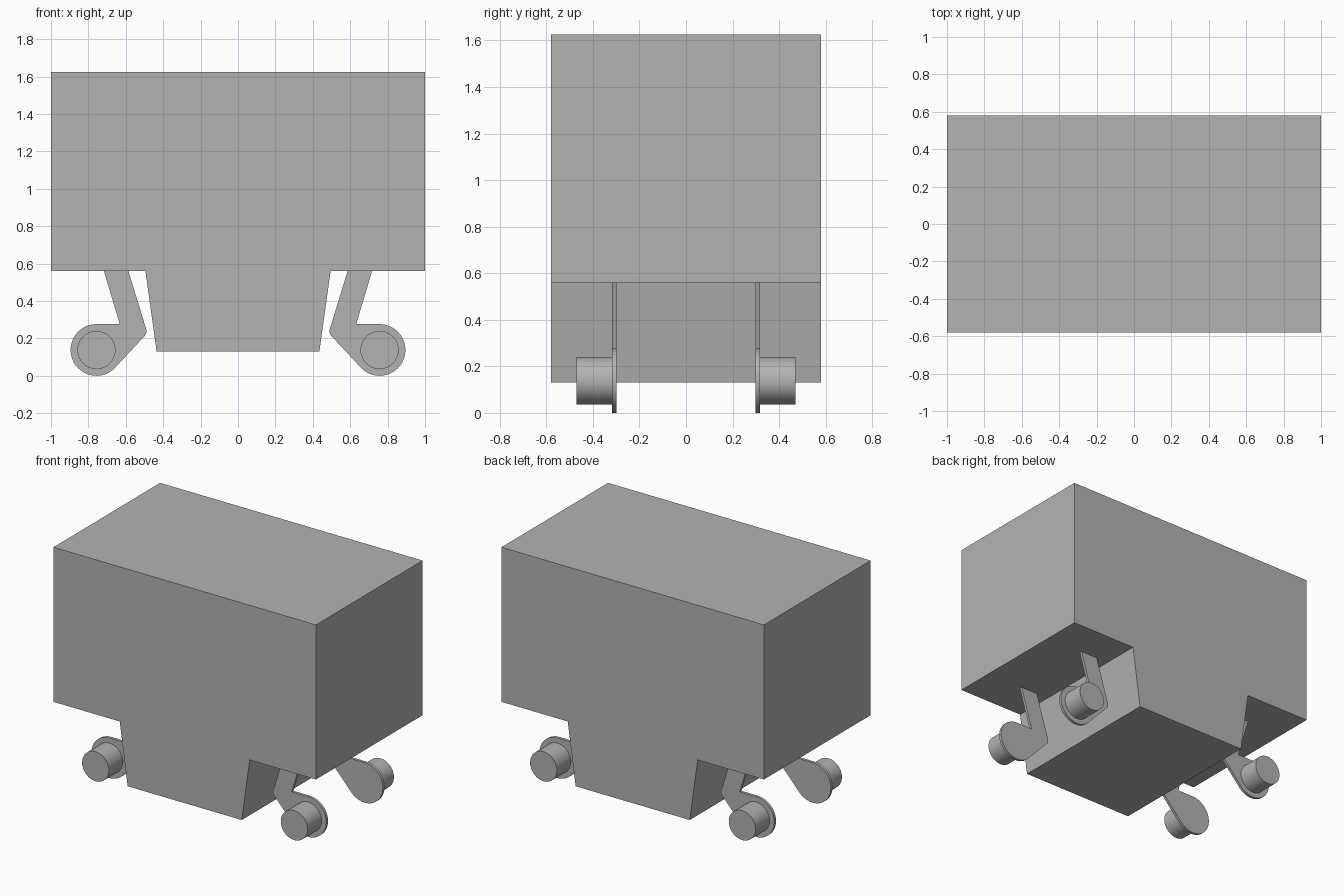
import bpy, bmesh
from math import cos, sin, radians

if "Cube" in bpy.data.objects:
    bpy.data.objects.remove(bpy.data.objects["Cube"])

grey = bpy.data.materials.new("plain grey")
grey.use_nodes = True
colour = (0.45, 0.45, 0.45, 1)
grey.diffuse_color = colour
grey.node_tree.nodes["Principled BSDF"].inputs["Base Color"].default_value = colour


def extrude_profile(name, points, y0, y1):
    """Extrude an x-z outline from y0 to y1."""
    bm = bmesh.new()
    face = bm.faces.new([bm.verts.new((x, y0, z)) for x, z in points])
    ext = bmesh.ops.extrude_face_region(bm, geom=[face])
    moved = [v for v in ext["geom"] if isinstance(v, bmesh.types.BMVert)]
    bmesh.ops.translate(bm, verts=moved, vec=(0, y1 - y0, 0))
    bmesh.ops.recalc_face_normals(bm, faces=bm.faces)
    mesh = bpy.data.meshes.new(name)
    bm.to_mesh(mesh)
    bm.free()
    mesh.materials.append(grey)
    obj = bpy.data.objects.new(name, mesh)
    bpy.context.collection.objects.link(obj)
    return obj


def smooth(obj):
    bpy.ops.object.select_all(action="DESELECT")
    obj.select_set(True)
    bpy.context.view_layer.objects.active = obj
    bpy.ops.object.shade_smooth_by_angle(angle=radians(30))


def arc(cx, cz, radius, start, end, steps):
    angles = [radians(start + (end - start) * i / steps) for i in range(steps + 1)]
    return [(cx + radius * cos(a), cz + radius * sin(a)) for a in angles]


# Box body with a tapered lower section, one continuous outline
half = [(0.435, 0.13), (0.495, 0.56), (1, 0.56), (1, 1.625)]
extrude_profile("body", half + [(-x, z) for x, z in reversed(half)], -0.58, 0.58)

# Bent leg plate: round end, underside to the rounded knee, then up to the body
wheel_x, wheel_z = 0.757, 0.138
leg = arc(wheel_x, wheel_z, 0.138, 90, -134, 36)
leg += arc(0.525, 0.238, 0.036, 226, 163, 6)
leg += [(0.586, 0.56), (0.717, 0.56), (0.632, 0.276)]
wheel = arc(wheel_x, wheel_z, 0.102, 0, 352.5, 47)

# Four legs, each with a wheel on its outer face
for side, sx in (("left", 1), ("right", -1)):
    for end, sy in (("front", -1), ("back", 1)):
        for part, outline, inner, outer in (
            ("leg", leg, 0.298, 0.317),
            ("wheel", wheel, 0.317, 0.47),
        ):
            points = [(sx * x, z) for x, z in outline]
            smooth(extrude_profile(f"{end}_{side}_{part}", points, sy * inner, sy * outer))
